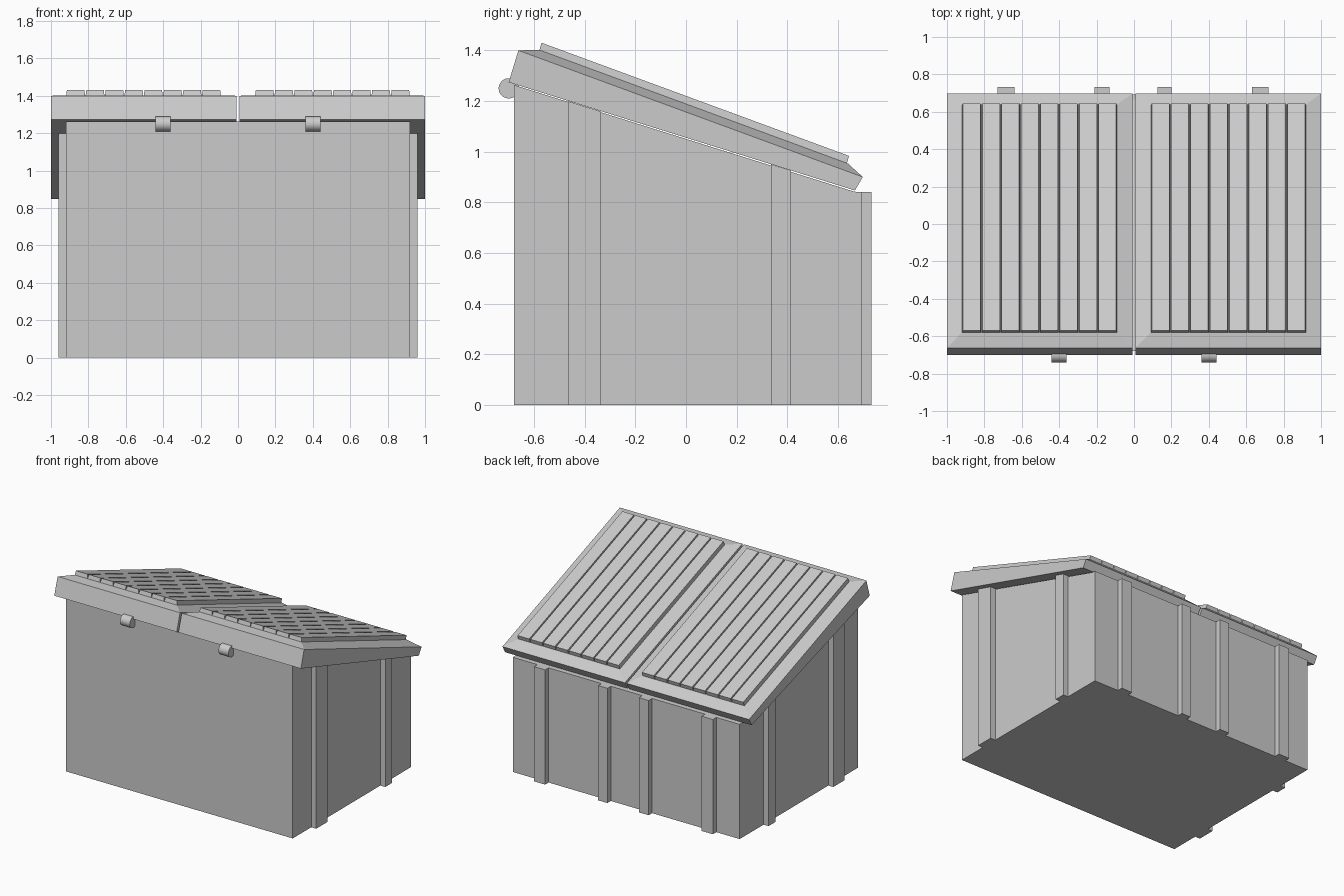
import bpy
import math

if "Cube" in bpy.data.objects:
    bpy.data.objects.remove(bpy.data.objects["Cube"])

grey = bpy.data.materials.new("light_grey")
grey.diffuse_color = (0.6, 0.6, 0.6, 1)
grey.use_nodes = True
grey.node_tree.nodes["Principled BSDF"].inputs["Base Color"].default_value = grey.diffuse_color


def make(name, verts, faces):
    mesh = bpy.data.meshes.new(name)
    mesh.from_pydata(verts, [], faces)
    mesh.materials.append(grey)
    obj = bpy.data.objects.new(name, mesh)
    bpy.context.collection.objects.link(obj)
    return obj


def prism(name, x0, x1, profile):
    """Extrude a (y, z) outline, listed counter-clockwise, from x0 to x1."""
    n = len(profile)
    verts = [(x, y, z) for x in (x0, x1) for y, z in profile]
    faces = [tuple(reversed(range(n))), tuple(range(n, 2 * n))]
    faces += [(i, (i + 1) % n, (i + 1) % n + n, i + n) for i in range(n)]
    return make(name, verts, faces)


def under_lid(y):
    """Height of the sloping line where the lids rest."""
    return 1.272 - 0.311 * (y + 0.70)


def roof(y):
    """Height of the raised lid field that carries the slats."""
    return 1.402 - 0.368 * (y + 0.58)


# Body with a sloping top
prism("bin_body", -0.92, 0.92, [(-0.68, 0), (0.692, 0), (0.692, 0.841),
                                (0.665, 0.842), (-0.68, under_lid(-0.68) - 0.002)])

# Vertical ribs on both sides
for s in (-1, 1):
    a, b = sorted((s * 0.91, s * 0.96))
    for y0, y1 in ((-0.465, -0.335), (0.335, 0.415)):
        prism("side_rib", a, b, [(y0, 0), (y1, 0), (y1, under_lid(y1)), (y0, under_lid(y0))])

# Vertical ribs on the back
for x0, x1 in ((-0.73, -0.64), (-0.21, -0.13), (0.125, 0.20), (0.63, 0.72)):
    prism("back_rib", x0, x1, [(0.68, 0), (0.732, 0), (0.732, 0.841), (0.68, 0.841)])

SLATS = 8
for s in (-1, 1):
    # Lid: slanted rim, shallow hip up to a raised field
    xa, xb = sorted((s * 0.007, s * 1.0))
    ia, ib = sorted((s * 0.09, s * 0.92))
    rings = [(xa, xb, -0.70, 1.274, 0.667, 0.847),
             (xa, xb, -0.662, 1.40, 0.698, 0.90),
             (ia, ib, -0.58, roof(-0.58), 0.64, roof(0.64))]
    verts = []
    for l, r, y0, z0, y1, z1 in rings:
        verts += [(l, y0, z0), (r, y0, z0), (r, y1, z1), (l, y1, z1)]
    faces = [(3, 2, 1, 0), (8, 9, 10, 11)]
    for k in (0, 4):
        faces += [(k + i, k + (i + 1) % 4, k + (i + 1) % 4 + 4, k + i + 4) for i in range(4)]
    make("lid", verts, faces)

    # Slats with tapered long sides, square to the slope
    pitch = (ib - ia) / SLATS
    for i in range(SLATS):
        l, r = ia + i * pitch + 0.001, ia + (i + 1) * pitch - 0.001
        verts = []
        for inset, dy, dz in ((0, 0, -0.004), (0.004, 0.01, 0.028)):
            for x, y in ((l + inset, -0.58), (r - inset, -0.58),
                         (r - inset, 0.634), (l + inset, 0.634)):
                verts.append((x, y + dy, roof(y) + dz))
        faces = [(3, 2, 1, 0), (4, 5, 6, 7)]
        faces += [(j, (j + 1) % 4, (j + 1) % 4 + 4, j + 4) for j in range(4)]
        make("lid_slat", verts, faces)

    # Round catch below the front edge of the lid
    bpy.ops.mesh.primitive_cylinder_add(vertices=24, radius=0.04, depth=0.08,
                                        location=(s * 0.40, -0.70, 1.25),
                                        rotation=(0, math.pi / 2, 0))
    catch = bpy.context.object
    catch.name = "front_catch"
    catch.data.materials.append(grey)
    bpy.ops.object.shade_smooth_by_angle(angle=math.radians(40))
